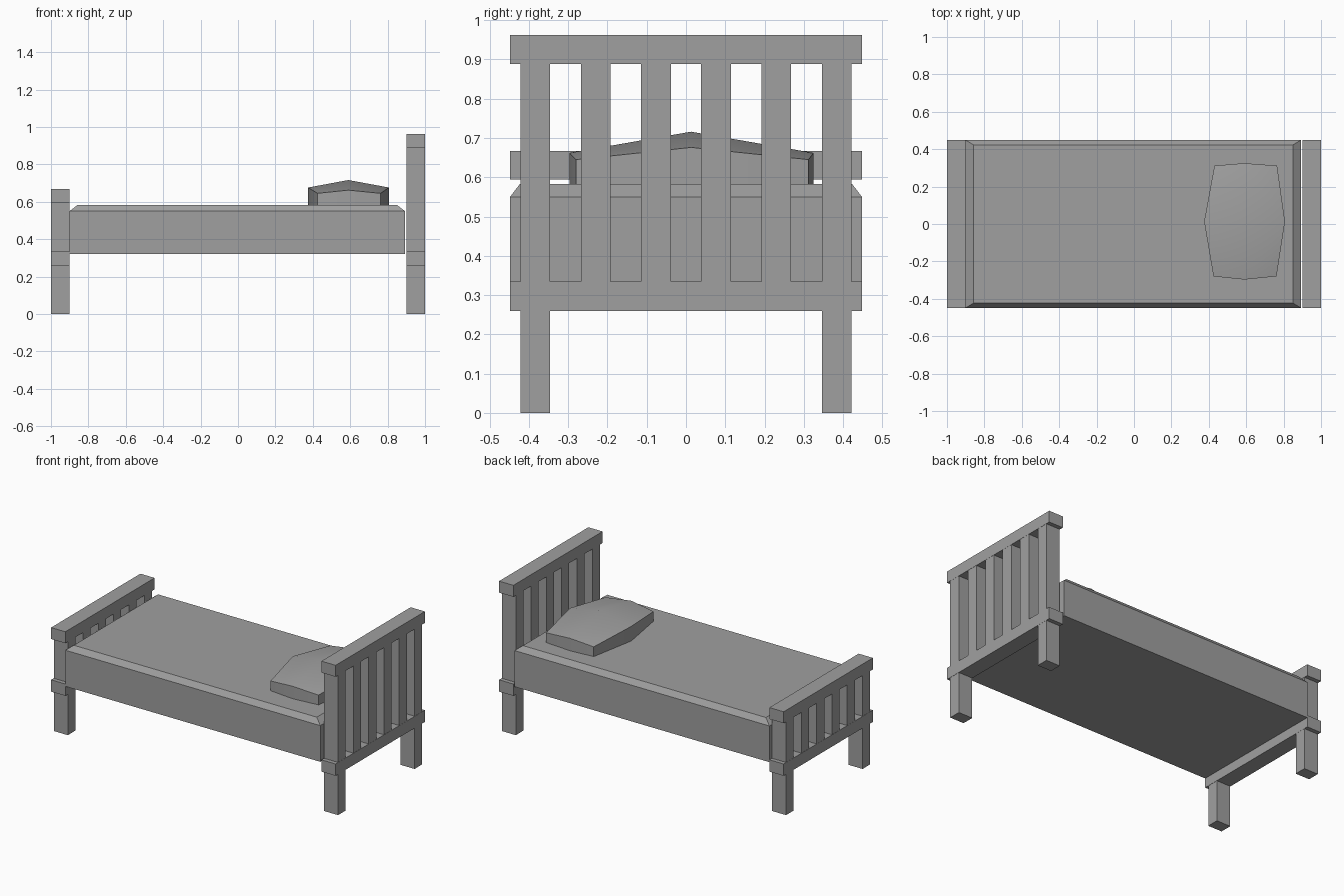
import bpy, bmesh, math

if "Cube" in bpy.data.objects:
    bpy.data.objects.remove(bpy.data.objects["Cube"])

grey = bpy.data.materials.new("plain grey")
grey.diffuse_color = (0.35, 0.35, 0.35, 1)
grey.use_nodes = True
grey.node_tree.nodes["Principled BSDF"].inputs["Base Color"].default_value = grey.diffuse_color


def finish(name, bm, smooth=None):
    bmesh.ops.recalc_face_normals(bm, faces=bm.faces[:])
    me = bpy.data.meshes.new(name)
    bm.to_mesh(me)
    bm.free()
    me.materials.append(grey)
    ob = bpy.data.objects.new(name, me)
    bpy.context.collection.objects.link(ob)
    if smooth:
        bpy.ops.object.select_all(action='DESELECT')
        ob.select_set(True)
        bpy.context.view_layer.objects.active = ob
        bpy.ops.object.shade_smooth_by_angle(angle=math.radians(smooth))
    return ob


def box(name, x0, x1, y0, y1, z0, z1):
    bm = bmesh.new()
    bmesh.ops.create_cube(bm, size=1)
    for v in bm.verts:
        v.co = (x0 + (v.co.x + .5) * (x1 - x0),
                y0 + (v.co.y + .5) * (y1 - y0),
                z0 + (v.co.z + .5) * (z1 - z0))
    return finish(name, bm)


def loft(bm, rings):
    loops = [[bm.verts.new(p) for p in r] for r in rings]
    n = len(loops[0])
    for a, b in zip(loops, loops[1:]):
        for i in range(n):
            j = (i + 1) % n
            bm.faces.new((a[i], a[j], b[j], b[i]))
    bm.faces.new(loops[0][::-1])
    return loops[-1]


# Headboard and footboard: two rails, two posts, four slats each
for name, x0, top in (("headboard", 0.90, 0.962), ("footboard", -1.0, 0.667)):
    x1 = x0 + 0.10
    rail_z = top - 0.073
    box(name + "_top_rail", x0, x1, -0.448, 0.448, rail_z, top)
    box(name + "_lower_rail", x0, x1, -0.448, 0.448, 0.26, 0.335)
    for s in (-1, 1):
        y = s * 0.384
        box(name + "_post", x0 + .001, x1 - .001, y - .038, y + .038, 0, rail_z + .01)
    for i in range(4):
        y = -0.23 + i * 0.1533
        box(name + "_slat", x0 + .001, x1 - .001, y - .038, y + .038, 0.315, rail_z + .01)


# Mattress with chamfered top edges
def rect(x0, x1, y, z):
    return [(x0, -y, z), (x1, -y, z), (x1, y, z), (x0, y, z)]


bm = bmesh.new()
bm.faces.new(loft(bm, [rect(-0.9, 0.892, 0.448, 0.32),
                       rect(-0.9, 0.892, 0.448, 0.55),
                       rect(-0.858, 0.85, 0.423, 0.583)]))
finish("mattress", bm, 30)

# Pillow: bulged outline, upright sides, peaked top
outline = [(0.425, -0.28, 0.645), (0.59, -0.297, 0.662), (0.762, -0.28, 0.645),
           (0.807, 0.013, 0.676), (0.765, 0.312, 0.645), (0.588, 0.325, 0.662),
           (0.43, 0.312, 0.645), (0.375, 0.013, 0.676)]
bm = bmesh.new()
rim = loft(bm, [[(x, y, 0.58) for x, y, z in outline], outline])
peak = bm.verts.new((0.59, 0.013, 0.716))
for i in range(1, 8, 2):
    bm.faces.new((rim[i], rim[(i + 1) % 8], rim[(i + 2) % 8], peak))
finish("pillow", bm, 40)
